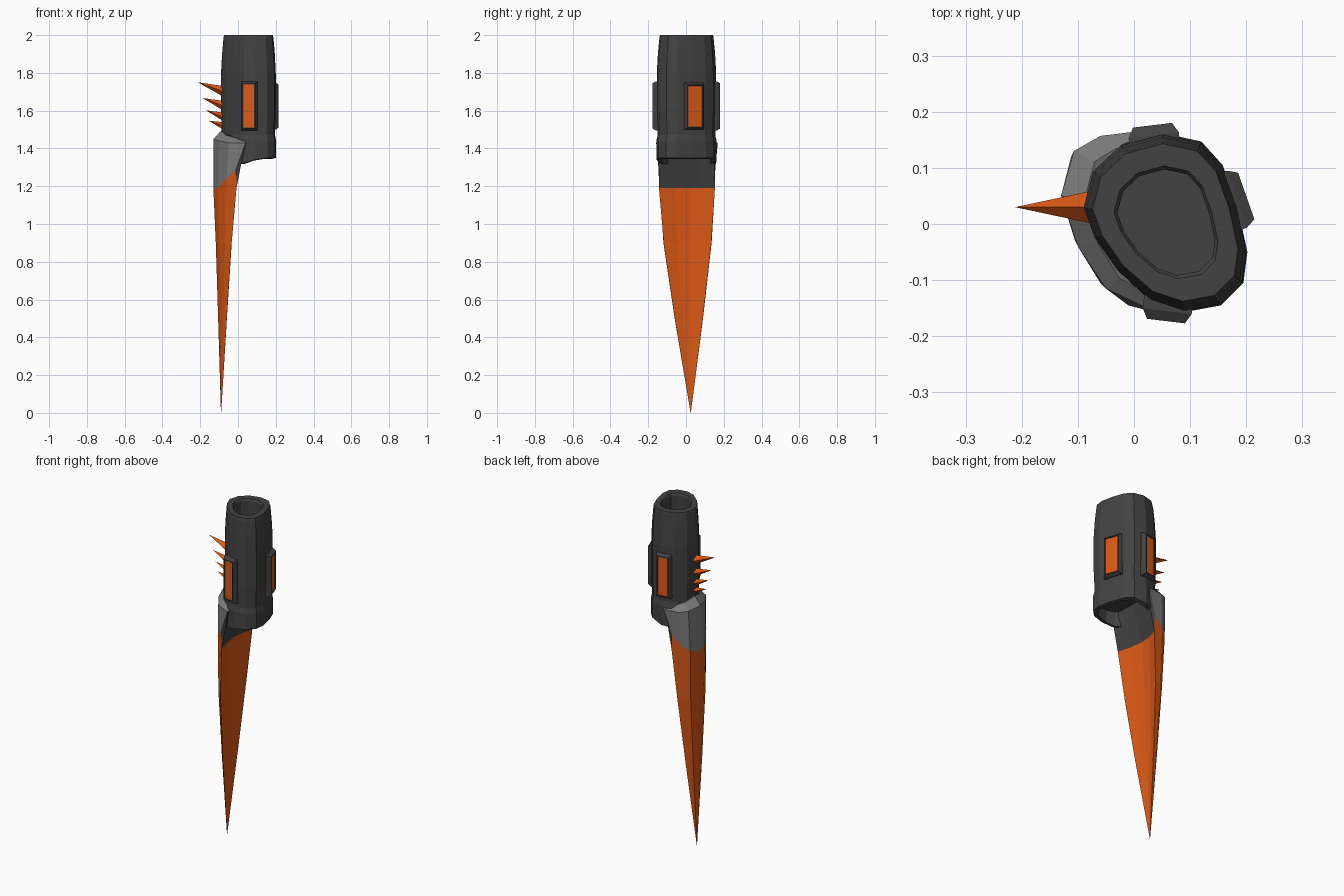
import bpy, bmesh
from mathutils import Vector

if "Cube" in bpy.data.objects:
    bpy.data.objects.remove(bpy.data.objects["Cube"])


def material(name, rgb):
    m = bpy.data.materials.new(name)
    m.diffuse_color = (*rgb, 1)
    m.use_nodes = True
    m.node_tree.nodes["Principled BSDF"].inputs["Base Color"].default_value = m.diffuse_color
    return m


DARK = material("dark_grey", (0.055, 0.055, 0.055))
GREY = material("light_grey", (0.2, 0.2, 0.2))
ORANGE = material("orange", (0.72, 0.1, 0.008))


def finish(bm, name, mats):
    bmesh.ops.recalc_face_normals(bm, faces=bm.faces)
    mesh = bpy.data.meshes.new(name)
    bm.to_mesh(mesh)
    bm.free()
    for m in mats:
        mesh.materials.append(m)
    obj = bpy.data.objects.new(name, mesh)
    bpy.context.collection.objects.link(obj)
    return obj


def loft(name, rings, mats, pick=lambda level, i: 0, cap_mats=(0, 0)):
    """Skin a list of equal-length point rings and cap both ends."""
    bm = bmesh.new()
    vs = [[bm.verts.new(p) for p in r] for r in rings]
    n = len(rings[0])
    for k in range(len(vs) - 1):
        for i in range(n):
            j = (i + 1) % n
            f = bm.faces.new((vs[k][i], vs[k][j], vs[k + 1][j], vs[k + 1][i]))
            f.material_index = pick(k, i)
    for r, m in ((vs[0], cap_mats[0]), (vs[-1], cap_mats[1])):
        bm.faces.new(r).material_index = m
    return finish(bm, name, mats)


# Sleeve: egg-shaped section, hollow at both ends
EGG = [(-0.092, 0.03), (-0.075, 0.095), (-0.025, 0.142), (0.05, 0.162),
       (0.12, 0.147), (0.158, 0.105), (0.185, 0.03), (0.202, -0.05),
       (0.195, -0.105), (0.155, -0.145), (0.09, -0.157), (0.03, -0.137),
       (-0.03, -0.085), (-0.072, -0.025)]
CX, CY = 0.06, 0.004


def egg_ring(z, s, drop=0.0):
    pts = []
    for x, y in EGG:
        low = drop * min(1, max(0, (0.12 - x) / 0.1))
        pts.append((CX + (x - CX) * s, CY + (y - CY) * s, z - low))
    return pts


sleeve_profile = [(1.72, 0.59, 0), (1.99, 0.59, 0), (2.0, 0.63, 0), (2.0, 0.88, 0),
                  (1.985, 0.9, 0), (1.9, 0.95, 0), (1.8, 0.985, 0), (1.6, 0.985, 0),
                  (1.47, 0.955, 0), (1.44, 1.0, 0), (1.35, 1.0, 0.03),
                  (1.345, 0.86, 0.03), (1.40, 0.78, 0)]
loft("sleeve", [egg_ring(*p) for p in sleeve_profile], [DARK])

# Blade with socket: crescent section, outer side first, then hollow inner side
OUTER = [(-0.01, -0.145), (-0.06, -0.105), (-0.105, -0.03), (-0.13, 0.05),
         (-0.112, 0.12), (-0.07, 0.148), (-0.015, 0.155)]
INNER = [(-0.013, 0.153), (-0.035, 0.08), (-0.04, 0.02), (-0.03, -0.06), (-0.008, -0.143)]
TIP = (-0.09, 0.025)


def blade_ring(z, sx, sy):
    return [(TIP[0] + (x - TIP[0]) * sx, TIP[1] + (y - TIP[1]) * sy, z)
            for x, y in OUTER + INNER]


blade_levels = [(0.0, 0.01, 0.004), (0.5, 0.38, 0.5), (0.9, 0.69, 0.85)]
rings = [blade_ring(*b) for b in blade_levels]
edge_z = [1.29, 1.24, 1.195, 1.18, 1.2, 1.23, 1.29] + [1.19] * 5
rings.append([(x, y, z) for (x, y), z in zip(OUTER + INNER, edge_z)])
rings.append([(0.04, -0.158, 1.43), (-0.05, -0.115, 1.43), (-0.1, -0.04, 1.44),
              (-0.13, 0.05, 1.45), (-0.107, 0.13, 1.44), (-0.06, 0.157, 1.43),
              (0.03, 0.168, 1.43), (0.02, 0.15, 1.36), (0.02, 0.08, 1.37),
              (0.015, 0.02, 1.37), (0.02, -0.06, 1.37), (0.025, -0.145, 1.36)])
top_z = [1.435, 1.46, 1.47, 1.495, 1.475, 1.46, 1.435] + [1.42] * 5
rings.append([(CX + (p[0] - CX) * 0.78, CY + (p[1] - CY) * 0.85, z)
              for p, z in zip(rings[-1], top_z)])
# Orange up to the edge line, then light grey outside and dark grey inside
loft("blade", rings, [ORANGE, GREY, DARK],
     lambda k, i: 0 if k < 3 else (1 if i < 6 else 2), (0, 1))


# Raised window frames with recessed orange panels
def window(name, centre, normal, width, z0, z1):
    n = Vector((*normal, 0)).normalized()
    t = Vector((-n.y, n.x, 0))
    c = Vector((*centre, 0))
    bm = bmesh.new()
    loops = []
    for depth, grow in ((-0.05, 0.01), (-0.018, 0.01), (0, 0)):
        h = width / 2 + grow
        loops.append([bm.verts.new(c + n * depth + t * (a * h) + Vector((0, 0, z)))
                      for a, z in ((-1, z0 - grow), (1, z0 - grow), (1, z1 + grow), (-1, z1 + grow))])
    for lo, hi in zip(loops, loops[1:]):
        for i in range(4):
            j = (i + 1) % 4
            bm.faces.new((lo[i], lo[j], hi[j], hi[i]))
    bm.faces.new(loops[0][::-1])
    face = bm.faces.new(loops[-1])
    bm.normal_update()
    bmesh.ops.inset_region(bm, faces=[face], thickness=0.008, depth=0)
    panel = bmesh.ops.inset_region(bm, faces=[face], thickness=0.001, depth=-0.006)
    face.material_index = 1
    return finish(bm, name, [DARK, ORANGE])


window("front_window", (0.057, -0.173), (-0.12, -1), 0.068, 1.505, 1.745)
window("back_window", (0.033, 0.176), (-0.12, 1), 0.07, 1.505, 1.745)
window("right_window", (0.2, 0.05), (0.94, 0.33), 0.088, 1.51, 1.738)

# Row of four-sided spikes on the left, shrinking downwards
for k, (tip_x, tip_z, base_z, r) in enumerate([(-0.212, 1.75, 1.703, 0.028),
                                               (-0.187, 1.667, 1.627, 0.025),
                                               (-0.17, 1.602, 1.568, 0.022),
                                               (-0.155, 1.547, 1.52, 0.019)]):
    bm = bmesh.new()
    base = [bm.verts.new((-0.08, 0.03 + a * r, base_z + b * r))
            for a, b in ((1, 0), (0, 1), (-1, 0), (0, -1))]
    tip = bm.verts.new((tip_x, 0.03, tip_z))
    bm.faces.new(base)
    for i in range(4):
        bm.faces.new((base[i], base[(i + 1) % 4], tip))
    finish(bm, f"spike_{k + 1}", [ORANGE])
